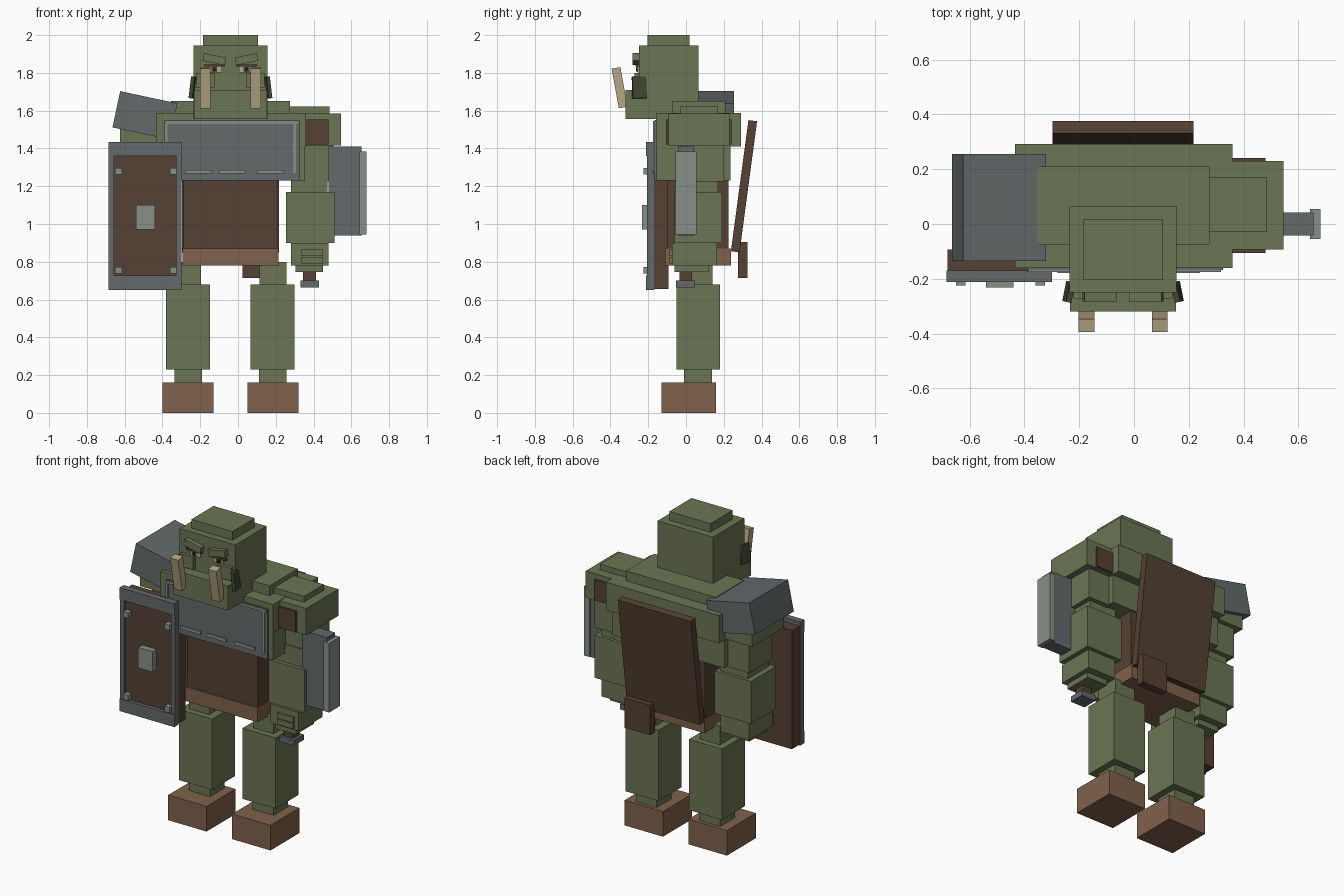
import bpy, math
from mathutils import Euler

CX = -0.04  # body symmetry plane


def mat(name, rgb):
    m = bpy.data.materials.new(name)
    m.diffuse_color = (*rgb, 1)
    return m


GREEN = mat("green skin", (0.145, 0.178, 0.088))
DARKGREEN = mat("dark green", (0.05, 0.062, 0.03))
BROWN = mat("dark brown", (0.09, 0.052, 0.034))
LEATHER = mat("light leather", (0.216, 0.12, 0.072))
STEEL = mat("steel", (0.125, 0.142, 0.148))
LIGHT = mat("light steel", (0.245, 0.28, 0.25))
TUSK = mat("tusk", (0.47, 0.38, 0.23))
BLACK = mat("black", (0.01, 0.01, 0.01))

FACES = [(0, 1, 3, 2), (4, 6, 7, 5), (0, 4, 5, 1), (2, 3, 7, 6), (0, 2, 6, 4), (1, 5, 7, 3)]


def box(name, x, y, z, m, rot=(0, 0, 0)):
    """Box from x, y, z ranges, rotated about its own centre."""
    c = [sum(r) / 2 for r in (x, y, z)]
    h = [(r[1] - r[0]) / 2 for r in (x, y, z)]
    verts = [(i * h[0], j * h[1], k * h[2]) for i in (-1, 1) for j in (-1, 1) for k in (-1, 1)]
    me = bpy.data.meshes.new(name)
    me.from_pydata(verts, [], FACES)
    me.materials.append(m)
    o = bpy.data.objects.new(name, me)
    o.location = c
    o.rotation_euler = Euler(rot)
    bpy.context.collection.objects.link(o)
    return o


def pair(name, x, y, z, m, rot=(0, 0, 0)):
    """Right-hand box and its mirror image across the body plane."""
    box(name + "_right", x, y, z, m, rot)
    box(name + "_left", (2 * CX - x[1], 2 * CX - x[0]), y, z, m, (rot[0], -rot[1], -rot[2]))


# legs
pair("foot", (0.05, 0.32), (-0.13, 0.16), (0, 0.16), LEATHER)
pair("ankle", (0.11, 0.257), (-0.01, 0.138), (0.16, 0.23), GREEN)
pair("leg", (0.067, 0.30), (-0.05, 0.18), (0.23, 0.68), GREEN)
pair("thigh", (0.115, 0.257), (-0.01, 0.14), (0.68, 0.80), GREEN)

# torso
box("belt", (-0.295, 0.215), (-0.11, 0.237), (0.78, 0.87), LEATHER)
box("jerkin", (-0.29, 0.21), (-0.10, 0.225), (0.87, 1.25), BROWN)
box("lower_chest", (-0.435, 0.355), (-0.157, 0.235), (1.23, 1.41), GREEN)
box("chest", (-0.435, 0.36), (-0.16, 0.292), (1.41, 1.587), GREEN)
box("upper_back", (-0.355, 0.275), (-0.075, 0.21), (1.587, 1.65), GREEN)

# breastplate with raised rim and bars
box("breastplate", (-0.39, 0.325), (-0.168, -0.155), (1.23, 1.55), STEEL)
box("plate_rim_top", (-0.385, 0.318), (-0.175, -0.165), (1.53, 1.545), LIGHT)
pair("plate_rim_side", (0.292, 0.308), (-0.175, -0.165), (1.27, 1.53), LIGHT)
for i, x in enumerate((-0.28, -0.10, 0.10)):
    box(f"plate_bar_{i}", (x, x + 0.14), (-0.178, -0.165), (1.268, 1.287), LIGHT)

# arms
pair("shoulder", (0.33, 0.545), (-0.093, 0.23), (1.415, 1.585), GREEN)
box("shoulder_bump", (0.275, 0.485), (-0.03, 0.17), (1.58, 1.622), GREEN)
box("shoulder_strap", (0.355, 0.48), (-0.106, 0.24), (1.42, 1.552), BROWN)
pair("upper_arm", (0.34, 0.505), (-0.03, 0.20), (1.225, 1.415), GREEN)
pair("elbow", (0.28, 0.475), (-0.035, 0.17), (1.17, 1.285), GREEN)
pair("forearm", (0.255, 0.51), (-0.06, 0.19), (0.90, 1.17), GREEN)
pair("hand", (0.28, 0.48), (-0.075, 0.165), (0.78, 0.90), GREEN)
pair("palm", (0.305, 0.45), (-0.06, 0.12), (0.745, 0.78), GREEN)
for i, z in enumerate((0.79, 0.83)):
    pair(f"finger_{i}", (0.335, 0.45), (-0.088, -0.07), (z, z + 0.034), GREEN)

# sloped pauldron on one shoulder
box("pauldron", (-0.6475, -0.3375), (-0.135, 0.255), (1.477, 1.673), STEEL, (0, 0.21, 0))

# bracer plate on the other arm
box("bracer", (0.48, 0.655), (-0.042, 0.042), (0.94, 1.41), STEEL)
box("bracer_face", (0.642, 0.68), (-0.055, 0.055), (0.945, 1.385), LIGHT)

# weapon grip in the hand
box("grip", (0.345, 0.412), (-0.035, 0.032), (0.69, 0.77), BROWN)
box("pommel", (0.33, 0.43), (-0.052, 0.047), (0.665, 0.70), STEEL)

# shield
box("shield_board", (-0.68, -0.303), (-0.19, -0.093), (0.655, 1.41), BROWN)
box("shield_rim_top", (-0.685, -0.30), (-0.212, -0.17), (1.36, 1.435), STEEL)
box("shield_rim_bottom", (-0.685, -0.30), (-0.212, -0.17), (0.65, 0.728), STEEL)
for i, x in enumerate((-0.685, -0.328)):
    box(f"shield_rim_side_{i}", (x, x + 0.028), (-0.206, -0.17), (0.69, 1.40), STEEL)
for i, x in enumerate((-0.65, -0.36)):
    for j, z in enumerate((0.738, 1.262)):
        box(f"shield_rivet_{i}{j}", (x, x + 0.035), (-0.225, -0.18), (z, z + 0.035), LIGHT)
box("shield_boss", (-0.54, -0.44), (-0.232, -0.18), (0.97, 1.10), LIGHT)

# leaning back board and pouch
box("back_board", (-0.297, 0.217), (0.284, 0.33), (0.85, 1.55), BROWN, (-0.133, 0, 0))
box("back_pouch", (0.025, 0.205), (0.275, 0.325), (0.715, 0.905), BROWN)

# head
box("head", (-0.235, 0.155), (-0.25, 0.065), (1.555, 1.945), GREEN)
box("head_top", (-0.185, 0.105), (-0.205, 0.018), (1.945, 2.0), GREEN)
box("jaw", (-0.233, 0.153), (-0.32, -0.25), (1.555, 1.71), GREEN)
pair("tusk", (0.065, 0.122), (-0.375, -0.328), (1.615, 1.828), TUSK, (0.18, 0, 0))
pair("ear", (0.148, 0.168), (-0.285, -0.21), (1.665, 1.78), DARKGREEN, (0, -0.12, 0.2))

# eyes and brows
pair("brow", (-0.015, 0.105), (-0.282, -0.245), (1.852, 1.893), GREEN, (0, -0.2, 0))
pair("brow_shadow", (-0.01, 0.10), (-0.268, -0.245), (1.833, 1.845), DARKGREEN)
pair("eye", (0.005, 0.075), (-0.258, -0.249), (1.802, 1.834), TUSK)
pair("iris", (0.03, 0.06), (-0.262, -0.253), (1.804, 1.834), BROWN)
pair("pupil", (0.038, 0.052), (-0.266, -0.257), (1.81, 1.828), BLACK)
pair("cheek", (0.045, 0.14), (-0.272, -0.245), (1.72, 1.80), GREEN)
